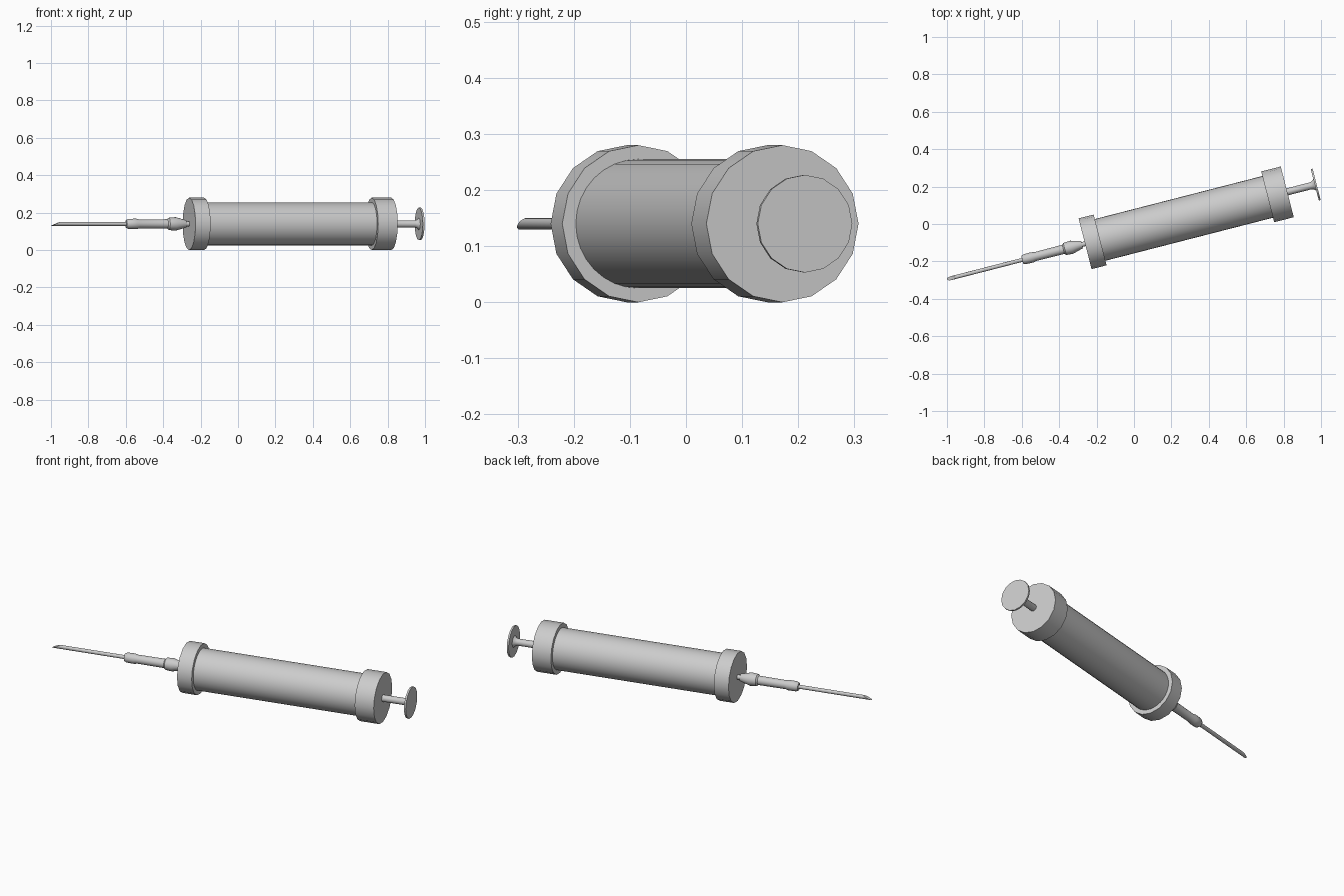
import bpy, bmesh, math
from mathutils import Matrix

if "Cube" in bpy.data.objects:
    bpy.data.objects.remove(bpy.data.objects["Cube"])

SIDES = 16
# The syringe lies horizontally, turned about z; local x runs along its axis
PLACE = Matrix.Translation((0, -0.0385, 0.14)) @ Matrix.Rotation(math.radians(14.4), 4, 'Z')


def lathe(name, profile, sides=SIDES, tip_slant=0.0):
    """Revolve (position, radius) pairs around the local x axis, capping both ends."""
    bm = bmesh.new()
    rings = []
    for i, (s, r) in enumerate(profile):
        ring = []
        for k in range(sides):
            a = 2 * math.pi * k / sides
            y, z = r * math.cos(a), r * math.sin(a)
            # slanted first ring makes the needle bevel, lowest point foremost
            shift = tip_slant * (z / r + 1) / 2 if i == 0 else 0
            ring.append(bm.verts.new((s + shift, y, z)))
        rings.append(ring)
    for a, b in zip(rings, rings[1:]):
        for k in range(sides):
            n = (k + 1) % sides
            bm.faces.new((a[k], a[n], b[n], b[k]))
    bm.faces.new(rings[0])
    bm.faces.new(rings[-1])
    bmesh.ops.recalc_face_normals(bm, faces=bm.faces)
    mesh = bpy.data.meshes.new(name)
    bm.to_mesh(mesh)
    bm.free()
    obj = bpy.data.objects.new(name, mesh)
    bpy.context.collection.objects.link(obj)
    obj.matrix_world = PLACE
    bpy.ops.object.select_all(action='DESELECT')
    obj.select_set(True)
    bpy.context.view_layer.objects.active = obj
    bpy.ops.object.shade_smooth_by_angle(angle=math.radians(30))
    return obj


# Barrel and its two end caps
lathe("barrel", [(-0.23, 0.115), (0.79, 0.115)], 32)
lathe("front_cap", [(-0.27, 0.14), (-0.187, 0.14)])
lathe("rear_cap", [(0.738, 0.14), (0.846, 0.14)])

# Plunger rod flaring into the thumb disk
lathe("plunger_rod", [(0.80, 0.019), (0.975, 0.019), (0.988, 0.023), (1.0, 0.034)])
lathe("thumb_disk", [(0.998, 0.087), (1.008, 0.087)])

# Nozzle and needle hub
lathe("nozzle", [(-0.30, 0.013), (-0.265, 0.013)])
lathe("needle_hub", [
    (-0.617, 0.021), (-0.605, 0.027), (-0.562, 0.028), (-0.545, 0.024),
    (-0.39, 0.025), (-0.382, 0.033), (-0.345, 0.036), (-0.287, 0.020)])

# Needle with bevelled tip
lathe("needle", [(-1.033, 0.0105), (-0.60, 0.0105)], tip_slant=0.05)
